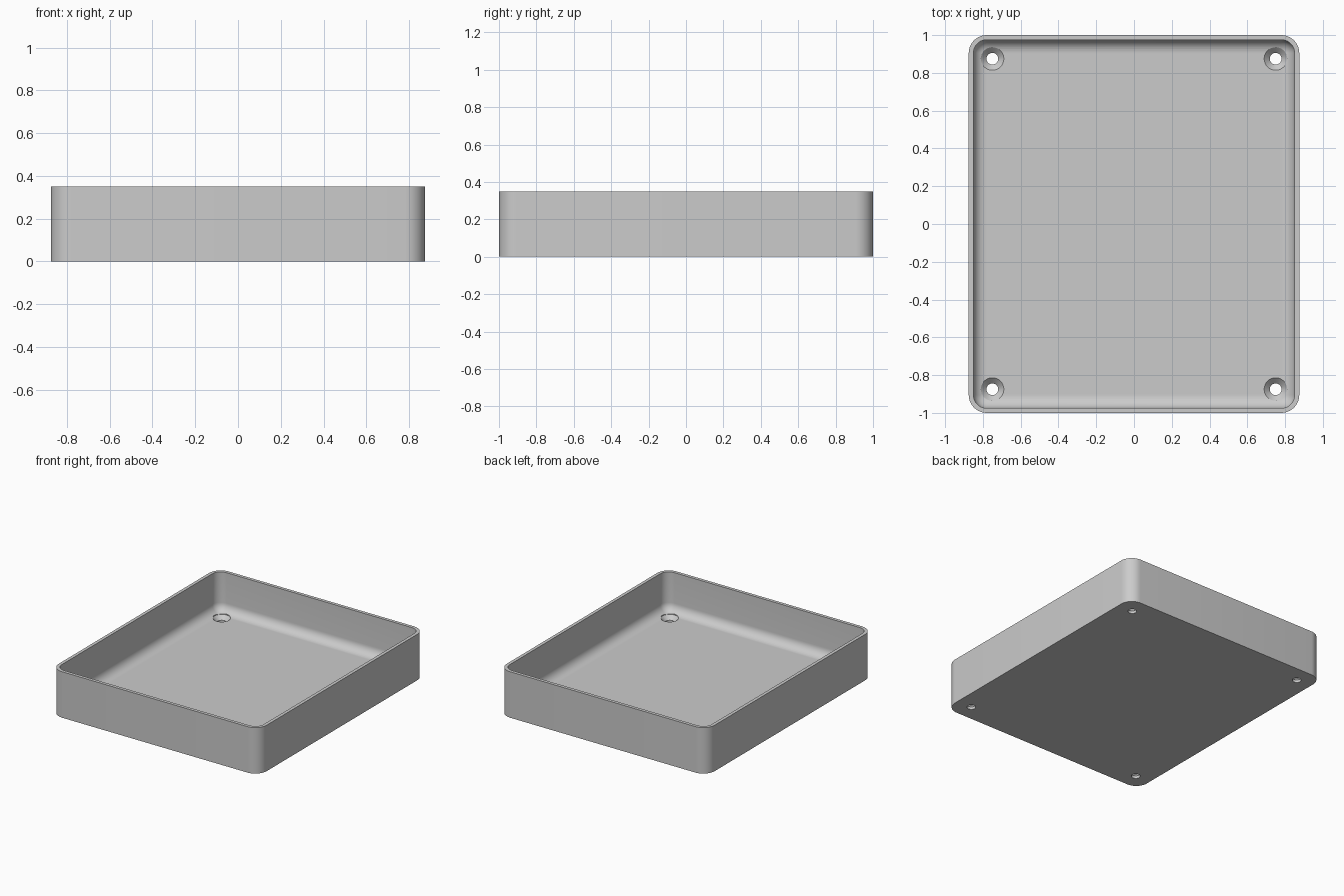
import bpy, bmesh, math

cube = bpy.data.objects.get("Cube")
if cube:
    bpy.data.objects.remove(cube, do_unlink=True)

HALF_X, HALF_Y, HEIGHT = 0.875, 1.0, 0.35
CORNER, WALL, FLOOR, FILLET = 0.095, 0.025, 0.05, 0.068
STEPS = 10

grey = bpy.data.materials.new("plain grey")
grey.use_nodes = True
colour = (0.6, 0.6, 0.6, 1)
grey.diffuse_color = colour
grey.node_tree.nodes["Principled BSDF"].inputs["Base Color"].default_value = colour


def rounded_ring(bm, inset, z):
    """Rounded rectangle of vertices, moved inward by inset."""
    r = CORNER - inset
    ring = []
    for i, (sx, sy) in enumerate([(1, 1), (-1, 1), (-1, -1), (1, -1)]):
        for k in range(STEPS + 1):
            a = (i + k / STEPS) * math.pi / 2
            ring.append(bm.verts.new((sx * (HALF_X - CORNER) + r * math.cos(a),
                                      sy * (HALF_Y - CORNER) + r * math.sin(a), z)))
    return ring


def circle_ring(bm, x, y, r, z, n=32):
    return [bm.verts.new((x + r * math.cos(k * math.tau / n),
                          y + r * math.sin(k * math.tau / n), z)) for k in range(n)]


def skin(bm, rings):
    """Bridge successive rings and cap both ends."""
    for a, b in zip(rings, rings[1:]):
        for k in range(len(a)):
            j = (k + 1) % len(a)
            bm.faces.new((a[k], a[j], b[j], b[k]))
    bm.faces.new(rings[0][::-1])
    bm.faces.new(rings[-1])


def make_object(name, bm):
    bmesh.ops.recalc_face_normals(bm, faces=bm.faces)
    mesh = bpy.data.meshes.new(name)
    bm.to_mesh(mesh)
    bm.free()
    mesh.materials.append(grey)
    obj = bpy.data.objects.new(name, mesh)
    bpy.context.collection.objects.link(obj)
    return obj


# Tray: outer wall, rim, inner wall, rounded inner floor edge, floor
bm = bmesh.new()
profile = [(0, 0), (0, HEIGHT), (WALL, HEIGHT)]
for k in range(STEPS + 1):
    a = k / STEPS * math.pi / 2
    profile.append((WALL + FILLET * (1 - math.cos(a)), FLOOR + FILLET * (1 - math.sin(a))))
skin(bm, [rounded_ring(bm, inset, z) for inset, z in profile])
tray = make_object("tray", bm)

# Countersunk screw holes in the four corners of the floor
bm = bmesh.new()
for sx in (-1, 1):
    for sy in (-1, 1):
        skin(bm, [circle_ring(bm, sx * 0.75, sy * 0.875, r, z) for r, z in
                  [(0.031, -0.05), (0.031, 0.02), (0.061, FLOOR), (0.061, 0.12)]])
cutter = make_object("screw_hole_cutter", bm)
cutter.hide_render = True

cut = tray.modifiers.new("screw holes", 'BOOLEAN')
cut.operation = 'DIFFERENCE'
cut.solver = 'EXACT'
cut.object = cutter
bpy.context.view_layer.objects.active = tray
bpy.ops.object.select_all(action='DESELECT')
tray.select_set(True)
bpy.ops.object.modifier_apply(modifier=cut.name)
bpy.data.objects.remove(cutter, do_unlink=True)

bpy.ops.object.shade_smooth_by_angle(angle=math.radians(30))
